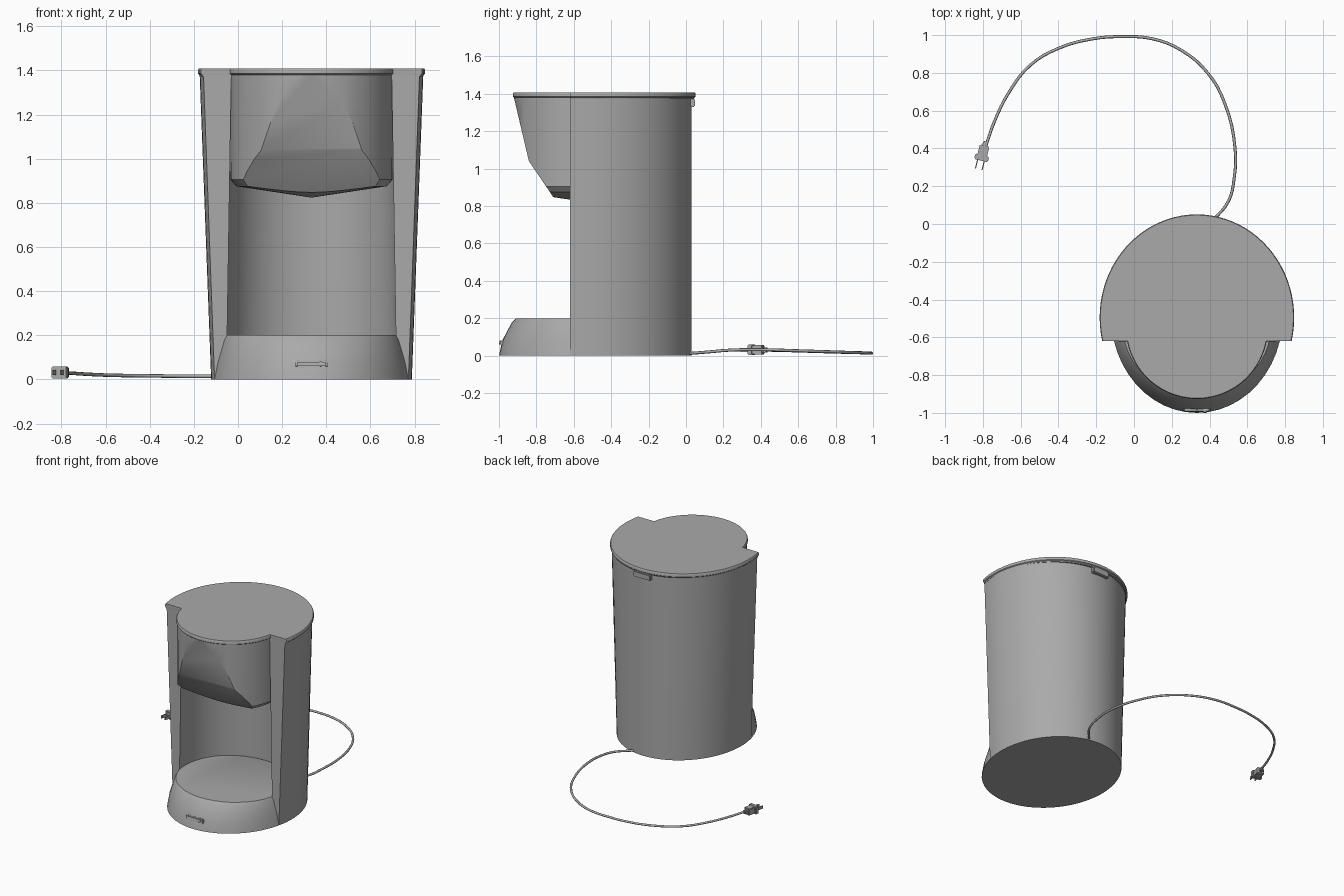
import bpy, bmesh
from math import sin, cos, pi, radians, asin, atan2, sqrt
from mathutils import Vector, Matrix

cube = bpy.data.objects.get("Cube")
if cube:
    bpy.data.objects.remove(cube, do_unlink=True)

grey = bpy.data.materials.new("grey_plastic")
grey.use_nodes = True
COLOUR = (0.4, 0.4, 0.4, 1)
grey.diffuse_color = COLOUR
grey.node_tree.nodes["Principled BSDF"].inputs["Base Color"].default_value = COLOUR

CX = 0.333       # centre line of the machine
FACE = -0.62     # front plane of the two side columns


def finish(name, bm, angle=35):
    bmesh.ops.recalc_face_normals(bm, faces=bm.faces)
    mesh = bpy.data.meshes.new(name)
    bm.to_mesh(mesh)
    bm.free()
    obj = bpy.data.objects.new(name, mesh)
    bpy.context.collection.objects.link(obj)
    mesh.materials.append(grey)
    bpy.ops.object.select_all(action='DESELECT')
    obj.select_set(True)
    bpy.context.view_layer.objects.active = obj
    bpy.ops.object.shade_smooth_by_angle(angle=radians(angle))
    return obj


def arc(cy, rx, ry, a0, a1, n=48):
    """Points on an ellipse about the centre line, both ends included."""
    return [(CX + rx * cos(a0 + (a1 - a0) * i / n),
             cy + ry * sin(a0 + (a1 - a0) * i / n)) for i in range(n + 1)]


def ring(cy, rx, ry):
    return arc(cy, rx, ry, 0, 2 * pi)[:-1]


def back_arc(cy, rx, ry):
    """Ellipse from the +x column round the back to the -x column."""
    a = asin((FACE - cy) / ry)
    return arc(cy, rx, ry, a, pi - a)


def loft(layers, bottom=True, top=True):
    """Skin between (outline, z) layers with equal point counts."""
    bm = bmesh.new()
    rows = [[bm.verts.new((x, y, z)) for x, y in pts] for pts, z in layers]
    for lo, hi in zip(rows, rows[1:]):
        for i in range(len(lo)):
            j = (i + 1) % len(lo)
            bm.faces.new((lo[i], lo[j], hi[j], hi[i]))
    if bottom:
        bm.faces.new(rows[0][::-1])
    if top:
        bm.faces.new(rows[-1])
    return bm


def box(name, size, matrix, bevel=0.0):
    bm = bmesh.new()
    bmesh.ops.create_cube(bm, size=1)
    bmesh.ops.scale(bm, vec=size, verts=bm.verts)
    if bevel:
        bmesh.ops.bevel(bm, geom=bm.edges[:], offset=bevel, segments=2, affect='EDGES')
    bm.transform(matrix)
    return finish(name, bm)


# Base: flared foot with a round warming plate on top
finish("base", loft([
    (ring(-0.485, 0.455, 0.515), 0.0),
    (ring(-0.50, 0.437, 0.483), 0.08),
    (ring(-0.53, 0.405, 0.40), 0.18),
    (ring(-0.54, 0.392, 0.37), 0.20)]))


# Body: C-shaped tower, widening upwards, with a round bay inside
def tower_outline(outer, inner):
    return back_arc(-0.485, outer, 0.515) + back_arc(-0.55, inner, inner)[::-1]


finish("body", loft([(tower_outline(0.455, 0.392), 0.0),
                     (tower_outline(0.507, 0.37), 1.38)], False, False))


# Lid: wide at the back, narrower round lip over the filter basket
def lid_outline(grow):
    a = asin((FACE + 0.55) / 0.37)
    front = arc(-0.55, 0.37 + grow, 0.37 + grow, pi - a, 2 * pi + a)
    return back_arc(-0.495, 0.509 + grow, 0.54 + grow) + front


finish("lid", loft([(lid_outline(-0.002), 1.372), (lid_outline(0.0), 1.38),
                    (lid_outline(0.006), 1.385), (lid_outline(0.006), 1.402),
                    (lid_outline(0.002), 1.408)]))

# Filter basket: cylinder with a shallow conical floor and sloped front cut
bm = loft([(ring(-0.55, 0.01, 0.01), 0.825), (ring(-0.55, 0.34, 0.34), 0.875),
           (ring(-0.55, 0.368, 0.368), 0.905), (ring(-0.55, 0.37, 0.37), 1.38)])
for y0, z0, y1, z1 in ((-0.918, 1.155, -0.84, 1.04), (-0.84, 1.04, -0.80, 0.87)):
    normal = Vector((0, z1 - z0, y0 - y1))
    cut = bmesh.ops.bisect_plane(bm, geom=bm.verts[:] + bm.edges[:] + bm.faces[:],
                                 plane_co=(0, y0, z0), plane_no=normal, clear_outer=True)
    edges = [e for e in cut["geom_cut"] if isinstance(e, bmesh.types.BMEdge)]
    bmesh.ops.holes_fill(bm, edges=edges, sides=0)
finish("filter_basket", bm, 25)

# Lid latch at the back
box("lid_latch", (0.14, 0.03, 0.045), Matrix.Translation((CX, 0.033, 1.352)), 0.006)

# Switch on the sloped front of the base
tilt = Matrix.Translation((CX, -0.982, 0.068)) @ Matrix.Rotation(radians(-12), 4, 'X')
box("switch_plate", (0.145, 0.022, 0.034), tilt, 0.008)
bm = bmesh.new()
bmesh.ops.create_cone(bm, cap_ends=True, segments=16, radius1=0.011, radius2=0.011, depth=0.01,
                      matrix=tilt @ Matrix.Translation((0.042, -0.011, 0)) @ Matrix.Rotation(pi / 2, 4, 'X'))
finish("switch_light", bm)

# Power cord: a loose loop on the table
path = [(0.42, 0.02, 0.012), (0.50, 0.12, 0.02), (0.53, 0.24, 0.03), (0.535, 0.4, 0.032),
        (0.48, 0.64, 0.025), (0.39, 0.8, 0.02), (0.25, 0.92, 0.016), (0.1, 0.98, 0.014),
        (-0.06, 0.992, 0.014), (-0.22, 0.98, 0.014), (-0.4, 0.93, 0.016), (-0.55, 0.84, 0.018),
        (-0.66, 0.7, 0.022), (-0.74, 0.54, 0.027), (-0.785, 0.41, 0.03)]
curve = bpy.data.curves.new("power_cord", 'CURVE')
curve.dimensions = '3D'
curve.bevel_depth = 0.008
curve.bevel_resolution = 2
curve.resolution_u = 4
curve.use_fill_caps = True
spline = curve.splines.new('BEZIER')
spline.bezier_points.add(len(path) - 1)
for point, co in zip(spline.bezier_points, path):
    point.co = co
    point.handle_left_type = point.handle_right_type = 'AUTO'
cord = bpy.data.objects.new("power_cord", curve)
cord.data.materials.append(grey)
bpy.context.collection.objects.link(cord)

# Plug: grip, collar, cord relief and two prongs, pointing along local -y
plug = Matrix.Translation((-0.803, 0.365, 0.031)) @ Matrix.Rotation(radians(-14), 4, 'Z')
for name, size, pos in (
        ("plug_grip", (0.052, 0.075, 0.05), (0, 0.015, 0)),
        ("plug_collar", (0.075, 0.03, 0.056), (0, -0.015, 0)),
        ("plug_relief", (0.026, 0.03, 0.026), (0, 0.06, 0))):
    box(name, size, plug @ Matrix.Translation(pos), 0.005)
for side, sx in (("left", 1), ("right", -1)):
    box("plug_prong_" + side, (0.006, 0.05, 0.022), plug @ Matrix.Translation((sx * 0.018, -0.052, 0)))
